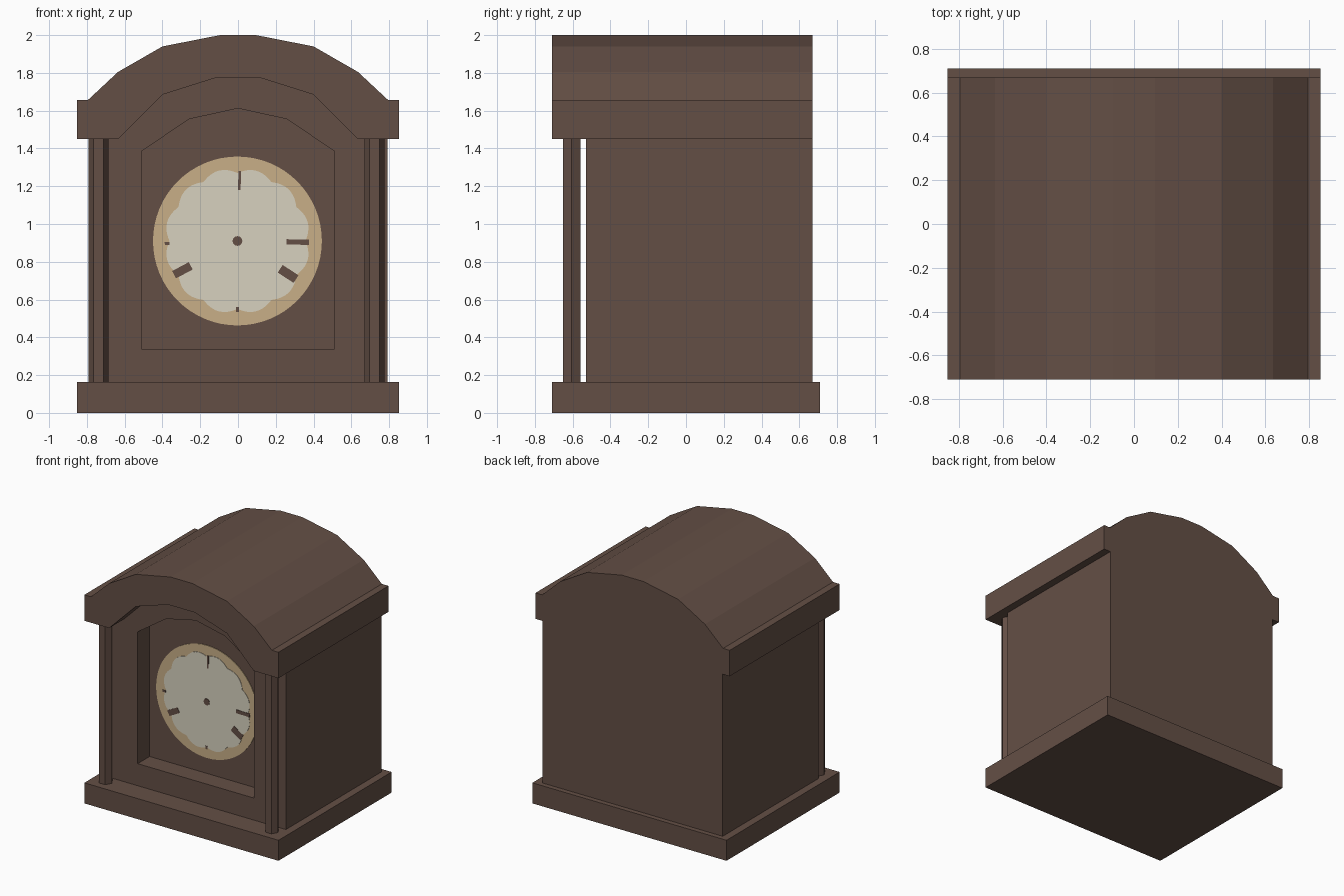
import bpy, bmesh, math

if "Cube" in bpy.data.objects:
    bpy.data.objects.remove(bpy.data.objects["Cube"])

def material(name, rgb):
    m = bpy.data.materials.new(name)
    m.diffuse_color = (*rgb, 1)
    m.use_nodes = True
    m.node_tree.nodes["Principled BSDF"].inputs["Base Color"].default_value = m.diffuse_color
    return m

WOOD = material("brown wood", (0.127, 0.078, 0.060))
GOLD = material("pale gold", (0.578, 0.429, 0.242))
CREAM = material("cream", (0.68, 0.638, 0.521))

def prism(name, pts, y0, y1, mat):
    """Extrude an (x, z) outline from y0 to y1."""
    bm = bmesh.new()
    a = [bm.verts.new((x, y0, z)) for x, z in pts]
    b = [bm.verts.new((x, y1, z)) for x, z in pts]
    bm.faces.new(a)
    bm.faces.new(b[::-1])
    n = len(pts)
    for i in range(n):
        j = (i + 1) % n
        bm.faces.new((a[i], b[i], b[j], a[j]))
    bmesh.ops.recalc_face_normals(bm, faces=bm.faces)
    me = bpy.data.meshes.new(name)
    bm.to_mesh(me)
    bm.free()
    me.materials.append(mat)
    ob = bpy.data.objects.new(name, me)
    bpy.context.collection.objects.link(ob)
    return ob

def mirrored(half):
    """Close a right-hand outline (bottom to top) with its mirror image."""
    return half + [(-x, z) for x, z in reversed(half) if x > 0]

def cut(target, cutter):
    mod = target.modifiers.new("cut", 'BOOLEAN')
    mod.operation = 'DIFFERENCE'
    mod.solver = 'EXACT'
    mod.object = cutter
    dg = bpy.context.evaluated_depsgraph_get()
    me = bpy.data.meshes.new_from_object(target.evaluated_get(dg))
    target.modifiers.clear()
    target.data = me
    bpy.data.objects.remove(cutter)

# Base plinth
prism("base", mirrored([(0.853, 0), (0.853, 0.163)]), -0.71, 0.71, WOOD)

# Case with arched roof, one extruded profile
case = prism("case", mirrored([(0.792, 0.16), (0.792, 1.45), (0.853, 1.45), (0.853, 1.656),
             (0.795, 1.656), (0.635, 1.805), (0.4, 1.94), (0.095, 2.0)]), -0.71, 0.67, WOOD)
# Porch under the front arch
cut(case, prism("porch_cutter", mirrored([(1.0, 0.1), (1.0, 1.45), (0.635, 1.45),
    (0.4, 1.685), (0.115, 1.775)]), -1.0, -0.53, WOOD))
# Recess for the dial
cut(case, prism("recess_cutter", mirrored([(0.51, 0.338), (0.51, 1.385), (0.26, 1.555),
    (0, 1.612)]), -1.0, -0.38, WOOD))

# Six-sided columns
for side, cx in (("left", -0.738), ("right", 0.7225)):
    bm = bmesh.new()
    ring = [bm.verts.new((cx + 0.0525 * math.cos(math.radians(60 * i)),
                          -0.605 + 0.0525 * math.sin(math.radians(60 * i)), 0.16)) for i in range(6)]
    face = bm.faces.new(ring)
    top = bmesh.ops.extrude_face_region(bm, geom=[face])["geom"]
    for v in top:
        if isinstance(v, bmesh.types.BMVert):
            v.co.z = 1.452
    bmesh.ops.recalc_face_normals(bm, faces=bm.faces)
    me = bpy.data.meshes.new(side + "_column")
    bm.to_mesh(me)
    bm.free()
    me.materials.append(WOOD)
    bpy.context.collection.objects.link(bpy.data.objects.new(side + "_column", me))

# Dial: gold disc with a scalloped cream face
CX, CZ = -0.003, 0.91

def dial_outline(radius, n):
    return [(CX + radius(t) * math.cos(t), CZ + radius(t) * math.sin(t))
            for t in (2 * math.pi * i / n for i in range(n))]

prism("dial_rim", dial_outline(lambda t: 0.447, 64), -0.385, -0.379, GOLD)
prism("dial_face", dial_outline(lambda t: 0.36 + 0.025 * abs(math.sin(6 * t)), 144),
      -0.388, -0.384, CREAM)

# Dark hub and hour marks: angle, inner radius, outer radius, half width
prism("dial_hub", dial_outline(lambda t: 0.026, 12), -0.391, -0.387, WOOD)
marks = [(88, 0.27, 0.37, 0.007), (-1, 0.26, 0.38, 0.014), (-33, 0.27, 0.37, 0.024),
         (-152, 0.28, 0.38, 0.022), (-90, 0.35, 0.375, 0.008), (182, 0.36, 0.385, 0.008)]
for i, (deg, r0, r1, w) in enumerate(marks):
    c, s = math.cos(math.radians(deg)), math.sin(math.radians(deg))
    pts = [(CX + r * c - h * s, CZ + r * s + h * c)
           for r, h in ((r0, -w), (r1, -w), (r1, w), (r0, w))]
    prism(f"hour_mark_{i + 1}", pts, -0.391, -0.387, WOOD)
